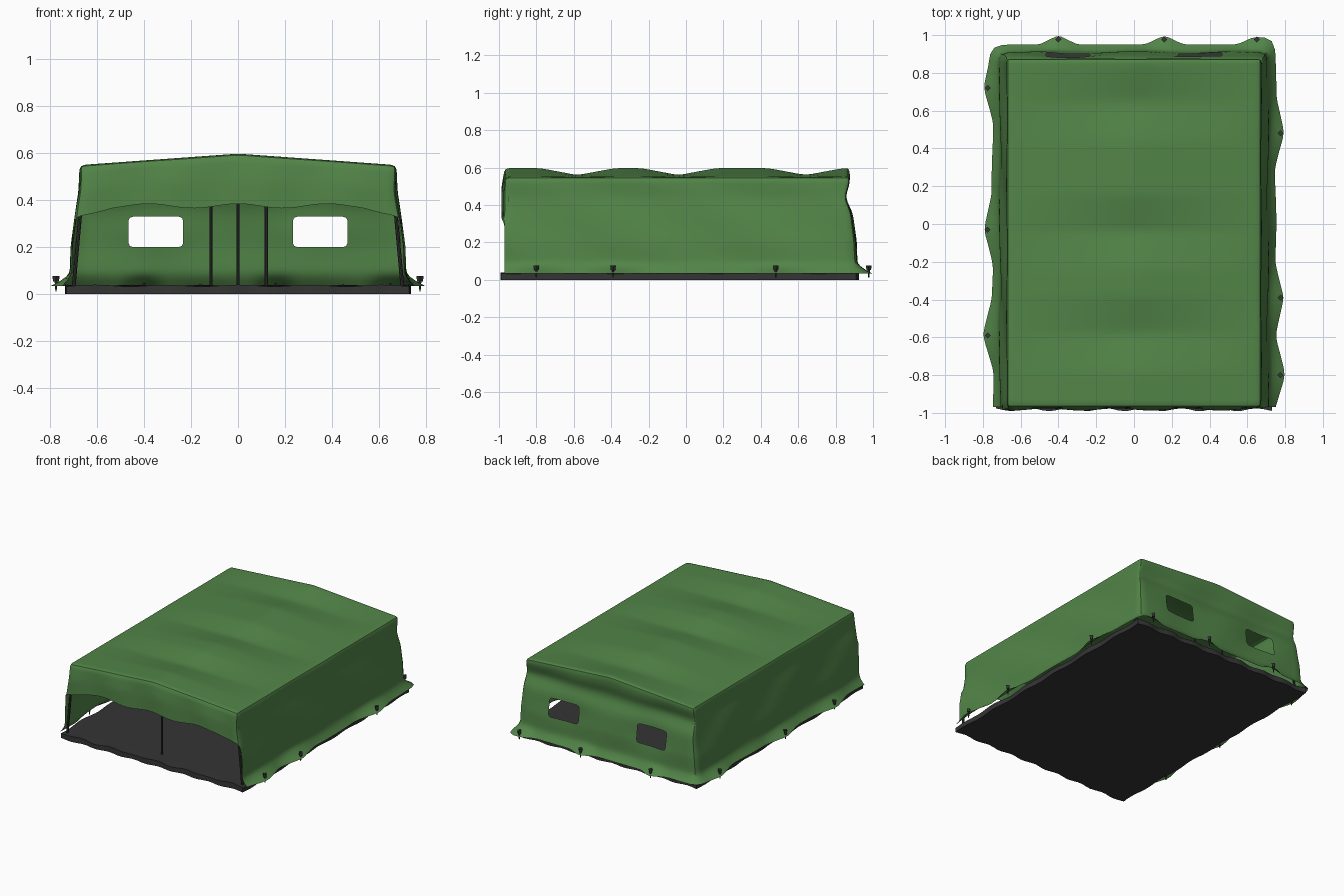
import bpy, bmesh, math, random
from mathutils import Vector

random.seed(4)
if "Cube" in bpy.data.objects:
    bpy.data.objects.remove(bpy.data.objects["Cube"])


def material(name, rgb):
    m = bpy.data.materials.new(name)
    m.use_nodes = True
    m.diffuse_color = (*rgb, 1)
    bsdf = m.node_tree.nodes["Principled BSDF"]
    bsdf.inputs["Base Color"].default_value = (*rgb, 1)
    bsdf.inputs["Roughness"].default_value = 0.9
    return m


GREEN = material("canvas green", (0.085, 0.235, 0.065))
DARK = material("dark grey", (0.035, 0.035, 0.035))


def finish(bm, name, mat, smooth=None):
    bmesh.ops.recalc_face_normals(bm, faces=bm.faces)
    me = bpy.data.meshes.new(name)
    bm.to_mesh(me)
    bm.free()
    me.materials.append(mat)
    ob = bpy.data.objects.new(name, me)
    bpy.context.collection.objects.link(ob)
    if smooth:
        bpy.ops.object.select_all(action="DESELECT")
        ob.select_set(True)
        bpy.context.view_layer.objects.active = ob
        bpy.ops.object.shade_smooth_by_angle(angle=math.radians(smooth))
    return ob


def rod(bm, a, b, r1, r2, sides=8):
    a, b = Vector(a), Vector(b)
    new = bmesh.ops.create_cone(bm, cap_ends=True, segments=sides, radius1=r1,
                                radius2=r2, depth=(b - a).length)["verts"]
    turn = (b - a).to_track_quat("Z", "Y")
    for v in new:
        v.co = turn @ v.co + (a + b) / 2


# Pegs along each side: position along the hem
PEGS = {"left": (-0.8, -0.39, 0.48), "right": (-0.59, -0.03, 0.72),
        "back": (-0.4, 0.16, 0.65)}
NX, NY, NZ = 40, 48, 15
WIN_LOW, WIN_TOP = 5, 9
FRONT, BACK, HALF = -0.97, 0.89, 20 / 30


def tent(d, width):
    return max(0, 1 - abs(d) / width)


def roof_z(x, y):
    # Ridge with three sagging spans that die out at the eaves
    side = abs(x) / HALF
    sag = max(tent(y - c, 0.2) for c in (-0.58, -0.04, 0.64))
    return 0.598 - 0.048 * side - 0.038 * sag * (1 - side)


def flare(z):
    # Outward offset of the wall at a height
    keys = ((0, 0.082), (0.035, 0.082), (0.08, 0.045), (0.2, 0.042),
            (0.35, 0.022), (0.44, 0.008), (0.7, 0.008))
    for (z0, o0), (z1, o1) in zip(keys, keys[1:]):
        if z <= z1:
            return o0 + (o1 - o0) * (z - z0) / (z1 - z0)
    return 0


def row_z(k, low, top):
    if k == 0:
        return 0.035
    if k < WIN_LOW:
        return 0.075 + 0.03125 * (k - 1)
    if k < WIN_TOP:
        return 0.2 + 0.0325 * (k - WIN_LOW)
    return low + (top - low) * (k - WIN_TOP) / (NZ - WIN_TOP)


def pull(pegs, d, width):
    return max(0.05 * tent(d - p, width) for p in pegs)


def cloth_point(i, j, k):
    x, y = (i - NX / 2) / 30, FRONT + (BACK - FRONT) * j / NY
    top, low = roof_z(x, y), 0.33
    if j == 0:  # scalloped edge of the front valance
        end = min(1, 5 * (1 - abs(x) / HALF))
        low += 0.045 * end + 0.01 * end * math.cos(math.tau * x / 0.38)
    z = row_z(k, low, top)
    px, py = x, y
    drop = min(1, (top - z) / 0.1)
    if i in (0, NX):
        sign = 1 if i else -1
        out = flare(z) + 0.005 * drop * math.sin(9 * y + 14 * z + sign)
        if k == 0:
            out += pull(PEGS["left" if i else "right"], y, 0.19)
        px += sign * out
    if j == NY:
        out = flare(z) - 0.022 - 0.028 * math.exp(-((z - 0.44) / 0.05) ** 2)
        out += 0.004 * drop * math.sin(13 * x + 9 * z)
        for c in (-0.35, 0.35):  # dimples around the windows
            out -= 0.014 * math.exp(-((x - c) / 0.15) ** 2 - ((z - 0.265) / 0.09) ** 2)
        if k == 0:
            out = 0.06 + pull(PEGS["back"], x, 0.1)
        py += out
    if j == 0 and k >= WIN_TOP:
        py -= drop * (0.012 + 0.006 * math.sin(17 * x))
    return px, py, z


# Canvas: roof, side walls, windowed back wall and front valance in one skin
bm = bmesh.new()
grid = {}


def vert(*key):
    if key not in grid:
        grid[key] = bm.verts.new(cloth_point(*key))
    return grid[key]


for i in range(NX):
    for j in range(NY):
        bm.faces.new([vert(i, j, NZ), vert(i + 1, j, NZ),
                      vert(i + 1, j + 1, NZ), vert(i, j + 1, NZ)])
for k in range(NZ):
    for i in (0, NX):
        for j in range(NY):
            bm.faces.new([vert(i, j, k), vert(i, j + 1, k),
                          vert(i, j + 1, k + 1), vert(i, j, k + 1)])
    for i in range(NX):
        window = WIN_LOW <= k < WIN_TOP and (6 <= i < 13 or 27 <= i < 34)
        for j in (0, NY):
            if (j and window) or (j == 0 and k < WIN_TOP):
                continue
            bm.faces.new([vert(i, j, k), vert(i + 1, j, k),
                          vert(i + 1, j, k + 1), vert(i, j, k + 1)])
canvas = finish(bm, "tent_canvas", GREEN, 75)
sub = canvas.modifiers.new("soften", "SUBSURF")
sub.levels = sub.render_levels = 1
sub.boundary_smooth = "PRESERVE_CORNERS"

# Groundsheet with a gently wavy rim
bm = bmesh.new()
bmesh.ops.create_grid(bm, x_segments=36, y_segments=44, size=1)
for v in bm.verts:
    u, w = v.co.x, v.co.y
    rim = max(abs(u), abs(w)) > 0.99
    v.co.x = 0.73 * u + (0.006 * math.sin(19 * w) if abs(u) > 0.99 else 0)
    v.co.y = -0.033 + 0.95 * w + (0.008 * math.sin(23 * u) if abs(w) > 0.99 else 0)
    v.co.z = 0.036 + (0.004 * math.sin(15 * u + 11 * w) if rim else 0)
base = bmesh.ops.extrude_face_region(bm, geom=bm.faces[:])["geom"]
for v in base:
    if isinstance(v, bmesh.types.BMVert):
        v.co.z = 0
finish(bm, "groundsheet", DARK, 40)

# Upright poles
bm = bmesh.new()
for x, y in ((0, -0.87), (-0.115, 0.78), (0.12, 0.78)):
    rod(bm, (x, y, 0.03), (x, y, roof_z(x, y) - 0.012), 0.007, 0.007)
for s in (-1, 1):
    for y in (-0.95, 0.84):
        rod(bm, (s * 0.70, y, 0.03), (s * 0.655, y, 0.53), 0.008, 0.008)
finish(bm, "poles", DARK, 40)

# Pegs pinning the hem
spots = [(0.775, y) for y in PEGS["left"]] + [(-0.775, y) for y in PEGS["right"]]
spots += [(x, 0.977) for x in PEGS["back"]]
bm = bmesh.new()
for x, y in spots:
    rod(bm, (x, y, 0.012), (x, y, 0.055), 0.003, 0.007, 6)
    rod(bm, (x, y, 0.053), (x, y, 0.077), 0.012, 0.016, 4)
finish(bm, "pegs", DARK)
